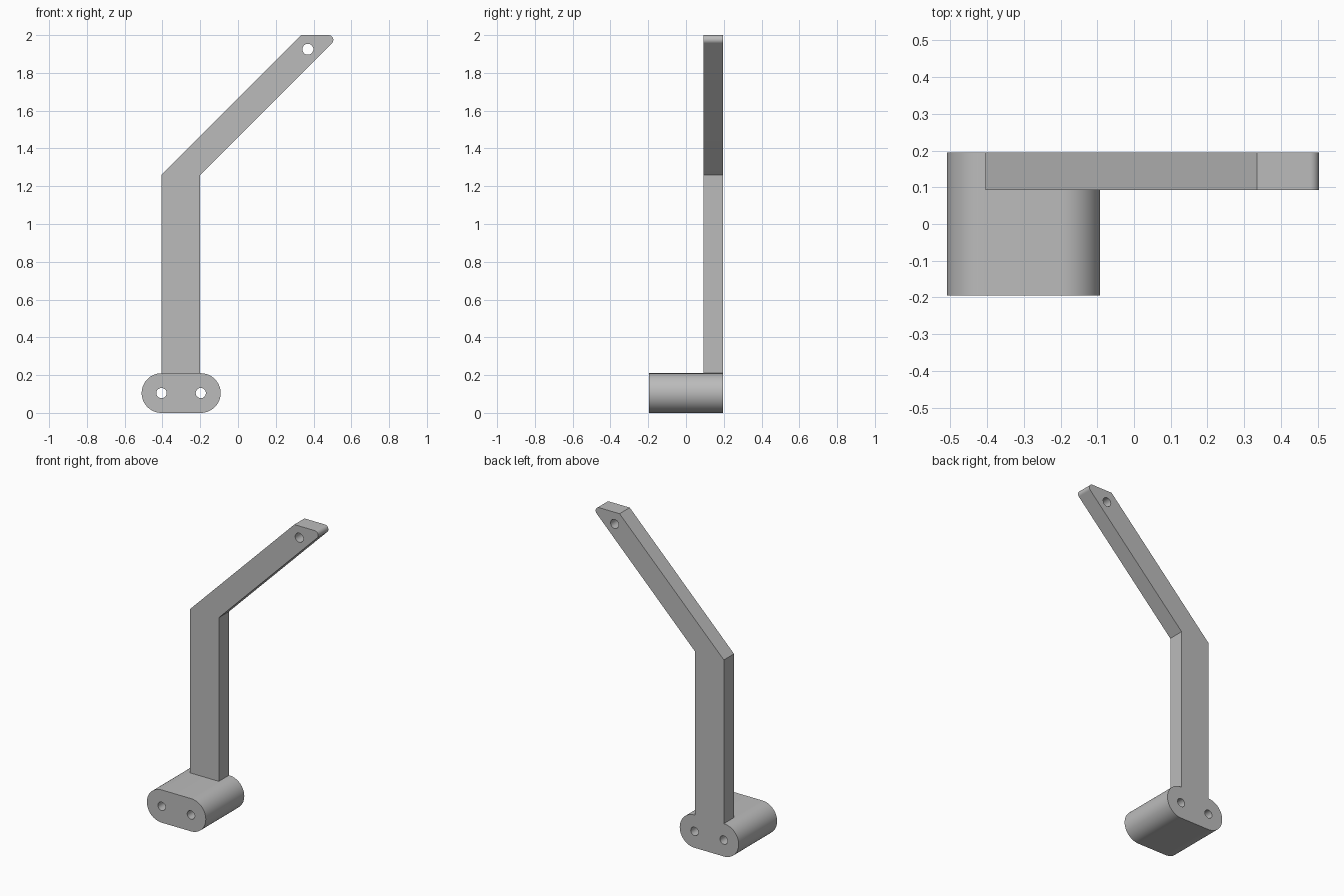
import bpy, bmesh
from math import cos, sin, radians

cube = bpy.data.objects.get("Cube")
if cube:
    bpy.data.objects.remove(cube, do_unlink=True)

grey = bpy.data.materials.new("plain grey")
grey.use_nodes = True
colour = (0.5, 0.5, 0.5, 1)
grey.diffuse_color = colour
grey.node_tree.nodes["Principled BSDF"].inputs["Base Color"].default_value = colour


def arc(cx, cz, r, start, end, steps):
    """Points along an arc, angles in degrees."""
    angles = [radians(start + (end - start) * i / steps) for i in range(steps + 1)]
    return [(cx + r * cos(a), cz + r * sin(a)) for a in angles]


def hole(cx, cz, r):
    return arc(cx, cz, r, 0, 360, 32)[:-1]


def plate(name, loops, y_front, y_back):
    """Extrude an x-z outline with holes between two y positions."""
    curve = bpy.data.curves.new(name + "_profile", "CURVE")
    curve.dimensions = "2D"
    curve.fill_mode = "BOTH"
    curve.extrude = (y_back - y_front) / 2
    for loop in loops:
        spline = curve.splines.new("POLY")
        spline.points.add(len(loop) - 1)
        for point, (x, z) in zip(spline.points, loop):
            point.co = (x, z, 0, 1)
        spline.use_cyclic_u = True
    helper = bpy.data.objects.new(name + "_helper", curve)
    bpy.context.collection.objects.link(helper)
    bpy.context.view_layer.update()
    graph = bpy.context.evaluated_depsgraph_get()
    mesh = bpy.data.meshes.new_from_object(helper.evaluated_get(graph))
    bpy.data.objects.remove(helper, do_unlink=True)

    # Stand the profile up and weld caps to walls
    bm = bmesh.new()
    bm.from_mesh(mesh)
    for v in bm.verts:
        x, z, depth = v.co
        v.co = (x, (y_front + y_back) / 2 - depth, z)
    bmesh.ops.remove_doubles(bm, verts=bm.verts, dist=0.0001)
    bmesh.ops.recalc_face_normals(bm, faces=bm.faces)
    bm.to_mesh(mesh)
    bm.free()
    mesh.materials.clear()
    mesh.materials.append(grey)
    obj = bpy.data.objects.new(name, mesh)
    bpy.context.collection.objects.link(obj)
    bpy.ops.object.select_all(action="DESELECT")
    obj.select_set(True)
    bpy.context.view_layer.objects.active = obj
    bpy.ops.object.shade_smooth_by_angle(angle=radians(30))
    return obj


# Rounded mounting base with two screw holes
left, right, radius = -0.405, -0.197, 0.105
base_outline = arc(right, radius, radius, -90, 90, 32) + arc(left, radius, radius, 90, 270, 32)
plate("mounting_base",
      [base_outline, hole(left, radius, 0.027), hole(right, radius, 0.027)],
      -0.195, 0.195)

# Upright bending into a slanted arm with a rounded tip and one hole
tip_radius = 0.025
tip = arc(0.54 - 2.414 * tip_radius, 2 - tip_radius, tip_radius, -45, 90, 16)
bracket_outline = [(left, 2 * radius), (-0.2, 2 * radius), (-0.2, 1.26)] + tip + [(0.335, 2), (left, 1.26)]
plate("bent_arm", [bracket_outline, hole(0.37, 1.925, 0.029)], 0.092, 0.195)
